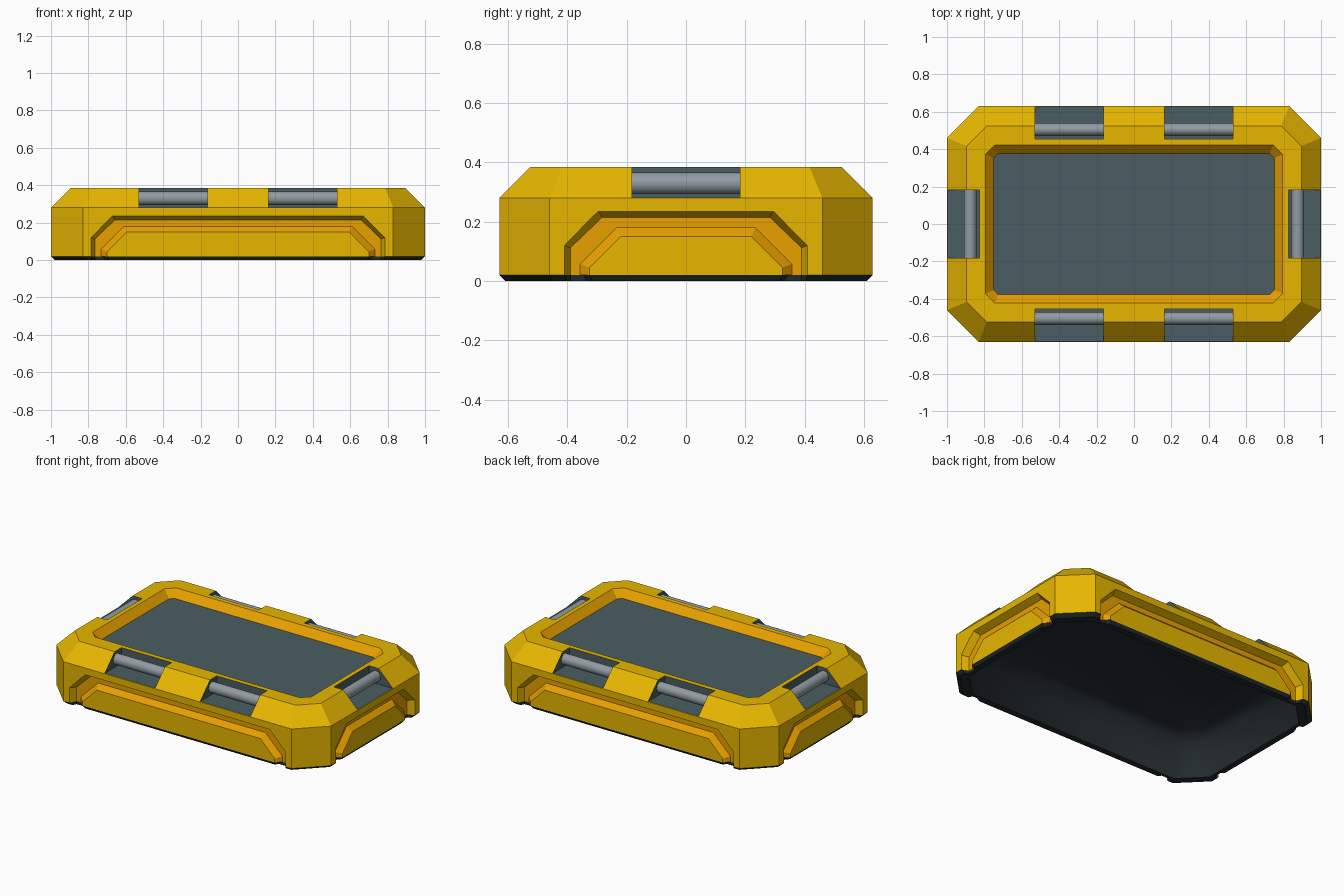
import bpy, bmesh, math
from mathutils import Matrix, Vector

if "Cube" in bpy.data.objects:
    bpy.data.objects.remove(bpy.data.objects["Cube"])


def material(name, rgb):
    m = bpy.data.materials.new(name)
    m.diffuse_color = (*rgb, 1)
    m.use_nodes = True
    m.node_tree.nodes["Principled BSDF"].inputs["Base Color"].default_value = m.diffuse_color
    return m


MATS = [material("yellow", (0.80, 0.47, 0.0)),
        material("orange", (0.82, 0.36, 0.0)),
        material("slate", (0.07, 0.11, 0.122)),
        material("light_grey", (0.28, 0.33, 0.36)),
        material("black", (0.016, 0.023, 0.024))]
YELLOW, ORANGE, SLATE, GREY, BLACK = range(5)


def loft(name, rings, side, start=None, end=None, smooth=False, smooth_end=False):
    """Closed solid through a list of rings with equal point counts."""
    bm = bmesh.new()
    vs = [[bm.verts.new(p) for p in r] for r in rings]
    n = len(vs[0])
    for a, b in zip(vs, vs[1:]):
        for i in range(n):
            f = bm.faces.new((a[i], a[(i + 1) % n], b[(i + 1) % n], b[i]))
            f.material_index, f.smooth = side, smooth
    bm.faces.new(vs[0]).material_index = side if start is None else start
    cap = bm.faces.new(vs[-1])
    cap.material_index, cap.smooth = side if end is None else end, smooth_end
    bmesh.ops.recalc_face_normals(bm, faces=bm.faces)
    me = bpy.data.meshes.new(name)
    bm.to_mesh(me)
    bm.free()
    for m in MATS:
        me.materials.append(m)
    ob = bpy.data.objects.new(name, me)
    bpy.context.collection.objects.link(ob)
    return ob


def octagon(hx, hy, c, z):
    pts = []
    for sx, sy in ((1, 1), (-1, 1), (-1, -1), (1, -1)):
        pair = [(sx * hx, sy * (hy - c), z), (sx * (hx - c), sy * hy, z)]
        pts += pair if sx * sy > 0 else pair[::-1]
    return pts


def place(side, u, d, z):
    """u along the side, d inward from its outer face, z up."""
    half = 0.63 if side % 2 == 0 else 1.0
    return Matrix.Rotation(side * math.pi / 2, 3, 'Z') @ Vector((u, d - half, z))


def arch(side, h, run, zlo, zmid, ztop, d):
    """Chamfered arch outline used by the side grooves and panels."""
    half = [(h, zlo), (h, zmid), (h - run, ztop)]
    return [place(side, u, d, z) for u, z in half + [(-u, z) for u, z in half[::-1]]]


def cut(target, cutter):
    mod = target.modifiers.new("cut", 'BOOLEAN')
    mod.operation, mod.solver, mod.object = 'DIFFERENCE', 'EXACT', cutter
    bpy.context.view_layer.update()
    bpy.context.view_layer.objects.active = target
    bpy.ops.object.modifier_apply(modifier=mod.name)


# Main shell and dark underside
body = loft("body", [octagon(1, 0.63, 0.17, 0.02), octagon(1, 0.63, 0.17, 0.28),
                     octagon(0.895, 0.525, 0.108, 0.385)], YELLOW, start=BLACK)
base = loft("base", [octagon(0.98, 0.61, 0.165, 0), octagon(1, 0.63, 0.17, 0.02)], BLACK)
cutters = []

# Screen recess in the top
screen = loft("screen_cutter", [octagon(0.75, 0.378, 0.025, 0.338),
                                octagon(0.795, 0.423, 0.05, 0.385),
                                octagon(0.804, 0.432, 0.055, 0.395)], ORANGE, start=SLATE)
cut(body, screen)
cutters.append(screen)

# Deep smooth hollow in the underside, leaving a thin shell and rim
hollow = loft("hollow_cutter", [octagon(0.935, 0.565, 0.15, -0.02),
                                octagon(0.93, 0.56, 0.15, 0.25),
                                octagon(0.82, 0.45, 0.10, 0.27),
                                octagon(0.75, 0.38, 0.06, 0.30)],
              BLACK, smooth=True, smooth_end=True)
cut(body, hollow)
cut(base, hollow)
cutters.append(hollow)

SIDES = ["front", "right", "back", "left"]
for s, label in enumerate(SIDES):
    h = 0.785 if s % 2 == 0 else 0.41

    # Groove running around the side panel, open at the bottom
    groove = loft(label + "_groove_cutter",
                  [arch(s, h + 0.009, 0.117, -0.05, 0.123, 0.244, -0.02),
                   arch(s, h - 0.02, 0.107, -0.05, 0.112, 0.215, 0.045)],
                  YELLOW, end=ORANGE)
    cut(body, groove)
    cut(base, groove)
    cutters.append(groove)

    # Raised panel with sloped orange border, and its dark foot
    loft(label + "_panel", [arch(s, h - 0.048, 0.125, 0.02, 0.06, 0.185, 0.05),
                            arch(s, h - 0.085, 0.105, 0.02, 0.045, 0.15, 0.012)],
         ORANGE, end=YELLOW)
    loft(label + "_panel_foot",
         [[place(s, u, d, z) for u, d in ((-w, f), (w, f), (w + 0.03, 0.06), (-w - 0.03, 0.06))]
          for w, f, z in ((h - 0.095, 0.025, 0), (h - 0.085, 0.012, 0.02))], BLACK)

    # Slots in the upper bevel, each holding a round hinge bar
    for i, c in enumerate((-0.347, 0.347) if s % 2 == 0 else (0,)):
        w = 0.183
        slot = loft(f"{label}_slot_cutter_{i}",
                    [[place(s, u, d, z) for u, d in
                      ((c - w, -0.05), (c + w, -0.05), (c + w, 0.175), (c - w, 0.175))]
                     for z in (0.282, 0.45)], SLATE)
        cut(body, slot)
        cutters.append(slot)
        circle = [(0.125 + 0.034 * math.cos(a), 0.33 + 0.036 * math.sin(a))
                  for a in (k * math.tau / 20 for k in range(20))]
        loft(f"{label}_hinge_bar_{i}",
             [[place(s, c + e, d, z) for d, z in circle] for e in (-w - 0.004, w + 0.004)],
             GREY, smooth=True)

# The underside stays one colour after cutting
for f in base.data.polygons:
    f.material_index = BLACK

for ob in cutters:
    bpy.data.objects.remove(ob, do_unlink=True)
